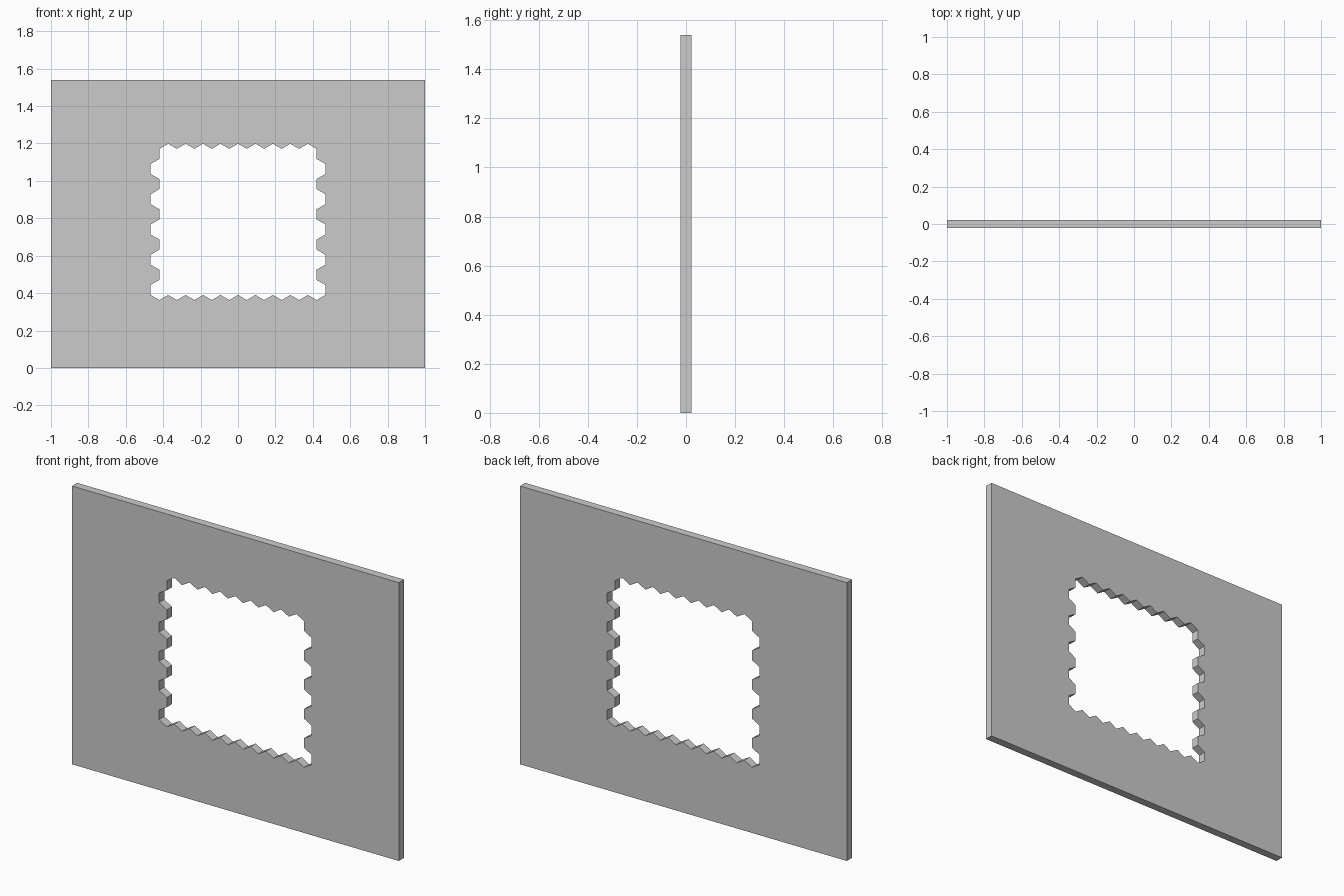
import bpy, math

if "Cube" in bpy.data.objects:
    bpy.data.objects.remove(bpy.data.objects["Cube"])

H, T = 1.54, 0.045            # panel height, thickness
S = 0.0539                    # honeycomb cell side
W = S * math.sqrt(3)          # honeycomb cell width
ZB = 0.363                    # lowest point of the opening
ROWS = 10


def add_loop(curve, pts):
    sp = curve.splines.new('POLY')
    sp.points.add(len(pts) - 1)
    for p, (x, z) in zip(sp.points, pts):
        p.co = (x, z, 0, 1)
    sp.use_cyclic_u = True


# Stepped right side of the opening: alternating wide and narrow cell rows
right = []
for k in range(ROWS):
    x = (5 if k % 2 == 0 else 4.5) * W
    z = ZB + S / 2 + 1.5 * S * k
    right += [(x, z), (x, z + S)]
left = [(-x, z) for x, z in reversed(right)]

# Zigzag bottom (ten cells) and top (nine cells)
bottom = []
for i in range(10):
    x = (-5 + i) * W
    if i:
        bottom.append((x, ZB + S / 2))
    bottom.append((x + W / 2, ZB))
zt = ZB + S / 2 + 1.5 * S * (ROWS - 1) + S
top = []
for i in range(9):
    x = (4.5 - i) * W
    if i:
        top.append((x, zt))
    top.append((x - W / 2, zt + S / 2))

# Panel: filled outline with the honeycomb-edged opening
curve = bpy.data.curves.new('panel', 'CURVE')
curve.dimensions = '2D'
curve.fill_mode = 'BOTH'
curve.extrude = T / 2
add_loop(curve, [(-1, 0), (1, 0), (1, H), (-1, H)])
add_loop(curve, bottom + right + top + left)
panel = bpy.data.objects.new('panel', curve)
bpy.context.collection.objects.link(panel)
panel.rotation_euler.x = math.pi / 2

# Solid flat-shaded mesh
bpy.context.view_layer.objects.active = panel
panel.select_set(True)
bpy.ops.object.convert(target='MESH')
bpy.ops.object.transform_apply(location=False, rotation=True, scale=False)
bpy.ops.object.mode_set(mode='EDIT')
bpy.ops.mesh.select_all(action='SELECT')
bpy.ops.mesh.remove_doubles(threshold=0.0005)
bpy.ops.mesh.normals_make_consistent(inside=False)
bpy.ops.object.mode_set(mode='OBJECT')
bpy.ops.object.shade_flat()
